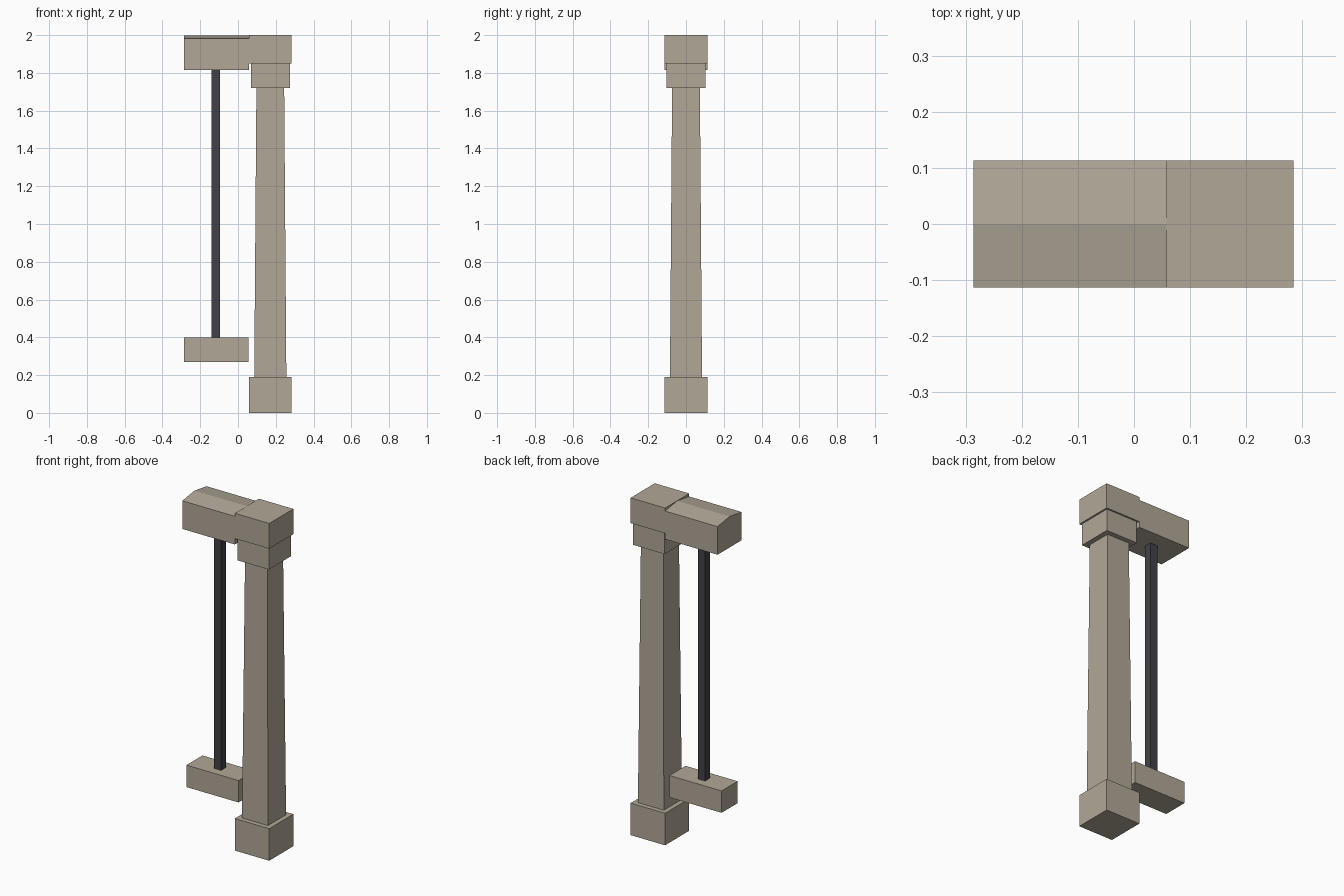
import bpy

if "Cube" in bpy.data.objects:
    bpy.data.objects.remove(bpy.data.objects["Cube"])


def material(name, color):
    m = bpy.data.materials.new(name)
    m.diffuse_color = (*color, 1)
    m.use_nodes = True
    m.node_tree.nodes["Principled BSDF"].inputs["Base Color"].default_value = m.diffuse_color
    return m


STONE = material("warm grey stone", (0.44, 0.39, 0.31))
IRON = material("dark iron", (0.055, 0.053, 0.062))


def mesh_object(name, verts, faces, mat):
    me = bpy.data.meshes.new(name)
    me.from_pydata(verts, [], faces)
    me.materials.append(mat)
    ob = bpy.data.objects.new(name, me)
    bpy.context.collection.objects.link(ob)
    return ob


def block(name, cx, hx, hy, z0, z1, mat, taper=1.0):
    """Box centred on (cx, 0), optionally narrowing towards the top."""
    corners = [(-1, -1), (1, -1), (1, 1), (-1, 1)]
    verts = [(cx + sx * hx * t, sy * hy * t, z)
             for z, t in ((z0, 1.0), (z1, taper)) for sx, sy in corners]
    faces = [(3, 2, 1, 0), (4, 5, 6, 7)]
    faces += [(i, (i + 1) % 4, (i + 1) % 4 + 4, i + 4) for i in range(4)]
    return mesh_object(name, verts, faces, mat)


def extrude_x(name, profile, x0, x1, mat):
    """Prism along x from a (y, z) profile."""
    n = len(profile)
    verts = [(x, y, z) for x in (x0, x1) for y, z in profile]
    faces = [tuple(reversed(range(n))), tuple(range(n, 2 * n))]
    faces += [(i, (i + 1) % n, (i + 1) % n + n, i + n) for i in range(n)]
    return mesh_object(name, verts, faces, mat)


# Newel post: plinth, tapered shaft, neck block and cap
PX = 0.171
block("post_base", PX, 0.113, 0.113, 0.0, 0.19, STONE)
block("post_shaft", PX, 0.085, 0.085, 0.19, 1.72, STONE, taper=0.865)
block("post_neck", PX, 0.103, 0.103, 1.72, 1.85, STONE)
block("post_cap", PX, 0.113, 0.113, 1.85, 2.0, STONE)

# Handrail with a shallow ridged top
X0, X1 = -0.286, 0.058
extrude_x("handrail", [(-0.113, 1.815), (0.113, 1.815), (0.113, 1.982),
                       (0.0, 1.999), (-0.113, 1.982)], X0, X1, STONE)

# Bottom rail and the square bar between the rails
block("bottom_rail", (X0 + 0.056) / 2, 0.171, 0.075, 0.27, 0.40, STONE)
block("baluster", -0.118, 0.0235, 0.0235, 0.40, 1.815, IRON)
